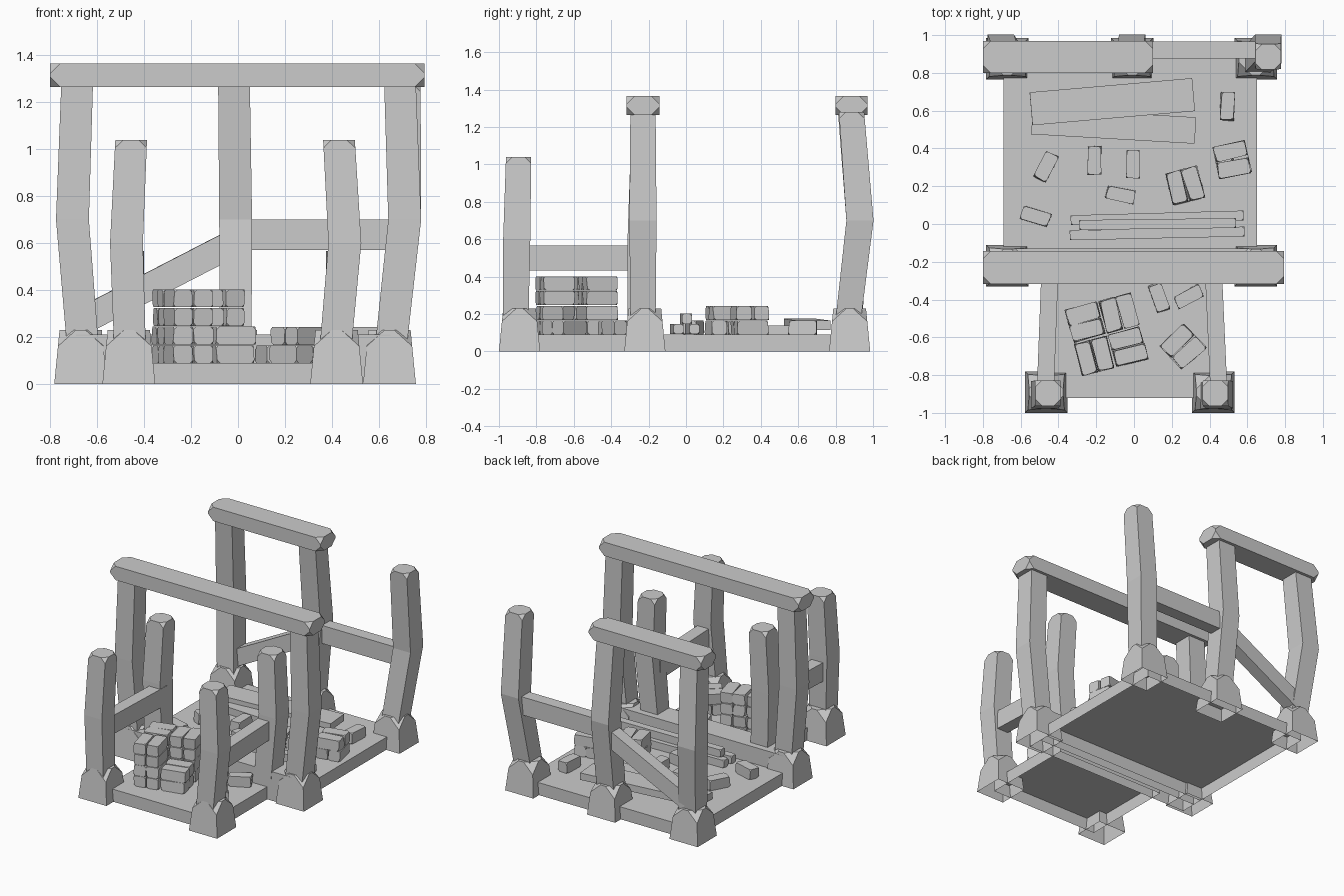
import bpy, bmesh, math, random
from mathutils import Vector, Matrix

if "Cube" in bpy.data.objects:
    bpy.data.objects.remove(bpy.data.objects["Cube"])

random.seed(4)
FLOOR = 0.09


def finish(name, bm):
    bmesh.ops.recalc_face_normals(bm, faces=bm.faces)
    me = bpy.data.meshes.new(name)
    bm.to_mesh(me)
    bm.free()
    ob = bpy.data.objects.new(name, me)
    bpy.context.collection.objects.link(ob)
    return ob


def loft(name, sections, cut_top=0.0, cut_bottom=0.0, open_bottom=False):
    """Stack of rectangles (cx, cy, z, width, depth) with optional corner cuts."""
    bm = bmesh.new()
    rings = []
    for cx, cy, z, w, d in sections:
        rings.append([bm.verts.new((cx + sx * w / 2, cy + sy * d / 2, z))
                      for sx, sy in ((-1, -1), (1, -1), (1, 1), (-1, 1))])
    for a, b in zip(rings, rings[1:]):
        for i in range(4):
            j = (i + 1) % 4
            bm.faces.new((a[i], a[j], b[j], b[i]))
    bm.faces.new(rings[-1])
    if not open_bottom:
        bm.faces.new(rings[0][::-1])
    for ring, cut in ((rings[-1], cut_top), (rings[0], cut_bottom)):
        if cut:
            bmesh.ops.bevel(bm, geom=ring, offset=cut, segments=1, affect='VERTICES')
    return finish(name, bm)


def beam(name, p, q, width, height, cut=0.0):
    """Squared timber between two points; cut trims its corners."""
    p, q = Vector(p), Vector(q)
    x = (q - p).normalized()
    y = Vector((0, 0, 1)).cross(x).normalized()
    rot = Matrix((x, y, x.cross(y))).transposed().to_4x4()
    bm = bmesh.new()
    bmesh.ops.create_cube(bm, size=1)
    bmesh.ops.scale(bm, vec=((q - p).length, width, height), verts=bm.verts)
    if cut:
        bmesh.ops.bevel(bm, geom=bm.verts[:], offset=cut, segments=1, affect='VERTICES')
    bm.transform(Matrix.Translation((p + q) / 2) @ rot)
    return finish(name, bm)


def brick(x, y, z, deg, l=0.15, w=0.07, h=0.075):
    """Slightly uneven brick resting at height z."""
    bm = bmesh.new()
    bmesh.ops.create_cube(bm, size=1)
    bmesh.ops.scale(bm, vec=(l, w, h), verts=bm.verts)
    for v in bm.verts:
        v.co += Vector((random.uniform(-.005, .005), random.uniform(-.004, .004), 0))
    bmesh.ops.bevel(bm, geom=bm.verts[:], offset=0.012, segments=1, affect='VERTICES')
    bm.transform(Matrix.Translation((x, y, z + h / 2)) @ Matrix.Rotation(math.radians(deg), 4, 'Z'))
    return finish("brick", bm)


def brick_pair(x, y, z, deg):
    """Two bricks side by side."""
    a = math.radians(deg + 90)
    for s in (-0.045, 0.045):
        brick(x + s * math.cos(a), y + s * math.sin(a), z, deg + random.uniform(-2, 2), 0.17, 0.083)


def footing(x, y):
    loft("footing", [(x, y, 0, 0.225, 0.22), (x, y, 0.23, 0.18, 0.175)], 0.07, open_bottom=True)


def post(name, bottom, kink, top, cut=0.0, w=0.135):
    """Timber post with a bend; each point is (x, y, z)."""
    loft(name, [(*bottom, w, w), (*kink, w + 0.005, w + 0.01), (*top, w, w)], cut)


# Floors: open-bottomed slabs, plus the raised sill between them
def slab(name, x0, x1, y0, y1, h):
    c = ((x0 + x1) / 2, (y0 + y1) / 2)
    s = (x1 - x0, y1 - y0)
    loft(name, [(*c, 0, *s), (*c, h, *s)], open_bottom=True)


slab("back_floor", -0.69, 0.65, -0.2, 0.92, FLOOR)
slab("front_floor", -0.42, 0.45, -0.92, -0.23, FLOOR)
slab("middle_sill", -0.69, 0.65, -0.31, -0.13, 0.21)

# Footings
for x, y in ((-0.465, -0.89), (0.42, -0.89), (-0.67, -0.22), (0.645, -0.22),
             (-0.67, 0.875), (-0.01, 0.875), (0.645, 0.875)):
    footing(x, y)

# Short front and inner posts with side rails
for y in (-0.9, -0.235):
    post("left_short_post", (-0.46, y - 0.01, 0.15), (-0.475, y - 0.005, 0.6), (-0.455, y + 0.005, 1.04), 0.035)
    post("right_short_post", (0.415, y - 0.01, 0.15), (0.455, y - 0.005, 0.6), (0.43, y + 0.005, 1.04), 0.035)
beam("left_side_rail", (-0.47, -0.9, 0.5), (-0.445, -0.24, 0.5), 0.09, 0.135)
beam("right_side_rail", (0.45, -0.9, 0.5), (0.42, -0.24, 0.5), 0.09, 0.135)

# Tall middle frame
post("middle_left_post", (-0.66, -0.23, 0.15), (-0.705, -0.23, 0.7), (-0.685, -0.23, 1.28))
post("middle_right_post", (0.65, -0.23, 0.15), (0.71, -0.23, 0.7), (0.69, -0.23, 1.28))
beam("middle_top_beam", (-0.8, -0.23, 1.315), (0.795, -0.23, 1.315), 0.175, 0.1, 0.042)

# Tall back frame, with one free-standing post
post("back_left_post", (-0.66, 0.865, 0.15), (-0.705, 0.93, 0.7), (-0.685, 0.88, 1.28))
post("back_middle_post", (-0.01, 0.865, 0.15), (-0.01, 0.93, 0.7), (-0.017, 0.88, 1.28))
post("back_right_post", (0.65, 0.865, 0.15), (0.71, 0.93, 0.7), (0.71, 0.885, 1.28), 0.035)
beam("back_top_beam", (-0.8, 0.885, 1.315), (0.1, 0.885, 1.315), 0.17, 0.1, 0.042)
beam("back_rail", (0, 0.92, 0.635), (0.7, 0.92, 0.635), 0.09, 0.13)
beam("back_brace", (-0.66, 0.9, 0.27), (-0.02, 0.92, 0.6), 0.09, 0.115)

# Planks and poles lying on the floor
beam("lower_plank", (-0.54, 0.545, 0.115), (0.325, 0.495, 0.115), 0.14, 0.05)
beam("upper_plank", (-0.545, 0.61, 0.15), (0.315, 0.685, 0.14), 0.175, 0.05)
for i, (x0, x1, y0, y1, z) in enumerate(((-0.34, 0.585, -0.06, -0.04, 0.12),
                                         (-0.335, 0.58, 0.02, 0.045, 0.12),
                                         (-0.29, 0.54, -0.005, 0.005, 0.175))):
    beam("pole_%d" % (i + 1), (x0, y0, z), (x1, y1, z), 0.052, 0.055, 0.012)

# Loose bricks
for x, y, deg in ((-0.465, 0.305, 62), (-0.21, 0.335, 90), (-0.005, 0.315, 91), (-0.07, 0.155, -12),
                  (-0.52, 0.04, -18), (0.495, 0.625, 88), (0.135, -0.39, -70), (0.29, -0.385, 28)):
    brick(x, y, FLOOR, deg)

# Small crossed brick stacks
for x, y, deg in ((0.27, 0.205, 105), (0.52, 0.34, 12), (0.26, -0.65, 42)):
    brick_pair(x, y, FLOOR, deg + 90)
    brick_pair(x, y, FLOOR + 0.077, deg)

# Large brick pile: four columns of pairs, one only half height
tilt = math.radians(15)
for sx, sy, layers in ((-1, 1, 4), (1, 1, 4), (-1, -1, 4), (1, -1, 2)):
    u, v = sx * 0.093, sy * 0.093
    x = -0.145 + u * math.cos(tilt) - v * math.sin(tilt)
    y = -0.585 + u * math.sin(tilt) + v * math.cos(tilt)
    for k in range(layers):
        turn = 90 if (sx * sy > 0) != (k % 2 == 0 and layers == 4) else 0
        turn = 90 - turn if layers == 4 and (layers - 1 - k) % 2 else turn
        brick_pair(x, y, FLOOR + k * 0.079, 15 + turn)
